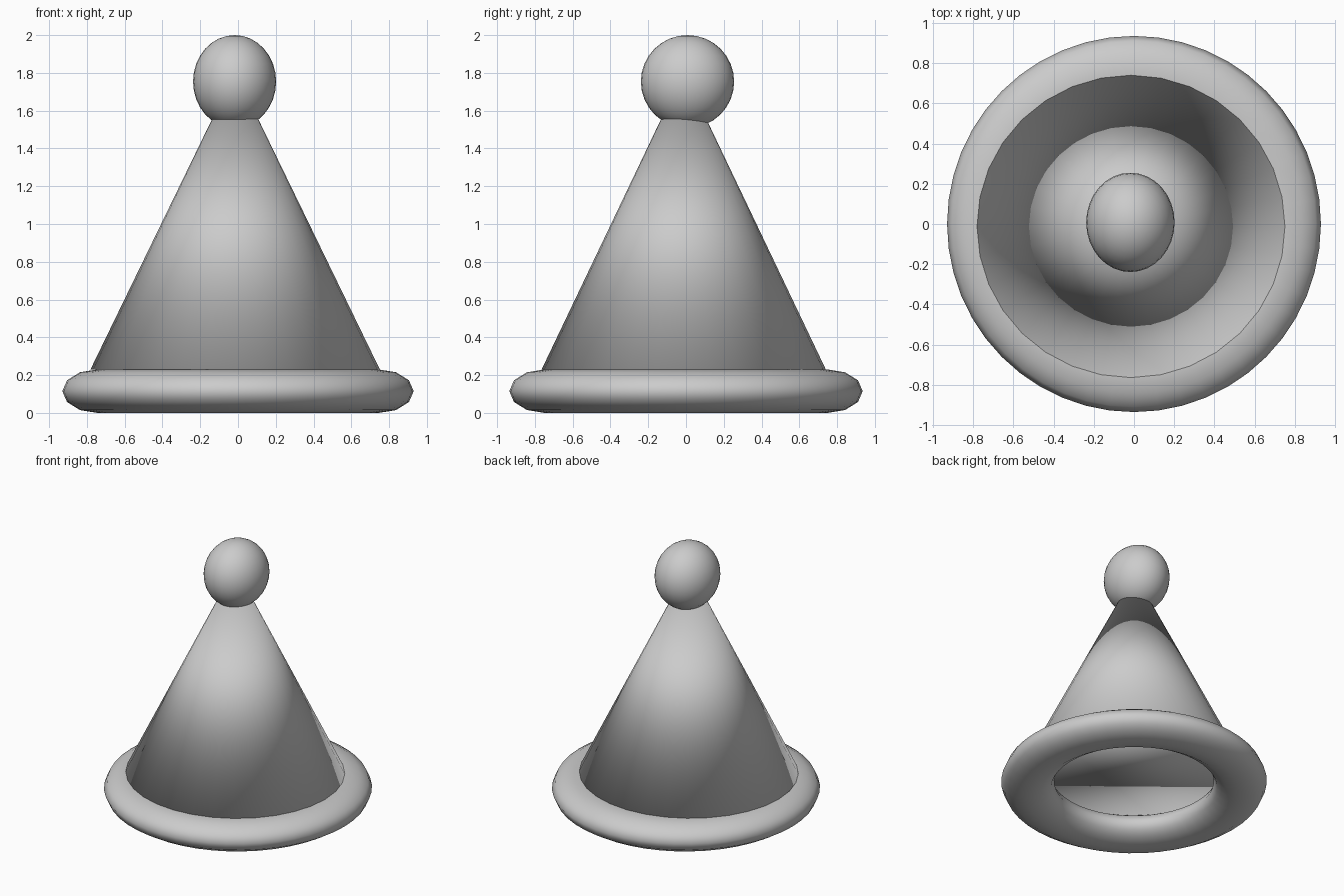
import bpy

# Remove the default cube
cube = bpy.data.objects.get("Cube")
if cube:
    bpy.data.objects.remove(cube, do_unlink=True)

# Single grey material
grey = bpy.data.materials.new("mid_grey")
grey.use_nodes = True
colour = (0.6, 0.6, 0.6, 1.0)
grey.diffuse_color = colour
grey.node_tree.nodes["Principled BSDF"].inputs["Base Color"].default_value = colour


def finish(name, scale):
    """Name, scale, smooth and colour the primitive just added."""
    part = bpy.context.object
    part.name = name
    part.scale = scale
    part.data.materials.append(grey)
    bpy.ops.object.shade_smooth()


# Flattened ring around the foot of the hat
bpy.ops.mesh.primitive_torus_add(
    major_segments=48, minor_segments=12,
    major_radius=0.744, minor_radius=0.186, location=(0, 0, 0.115))
finish("brim", (1, 1.006, 0.62))

# Tall cone whose closed base rests on the crest of the ring
base_z, tip_z = 0.23, 1.807
bpy.ops.mesh.primitive_cone_add(
    vertices=32, radius1=0.766, radius2=0, depth=tip_z - base_z,
    location=(-0.015, -0.012, (base_z + tip_z) / 2))
finish("cone", (1, 0.982, 1))

# Slightly oval ball on the tip
bpy.ops.mesh.primitive_uv_sphere_add(
    segments=32, ring_count=16, radius=1, location=(-0.018, 0.008, 1.754))
finish("pompom", (0.22, 0.247, 0.246))
